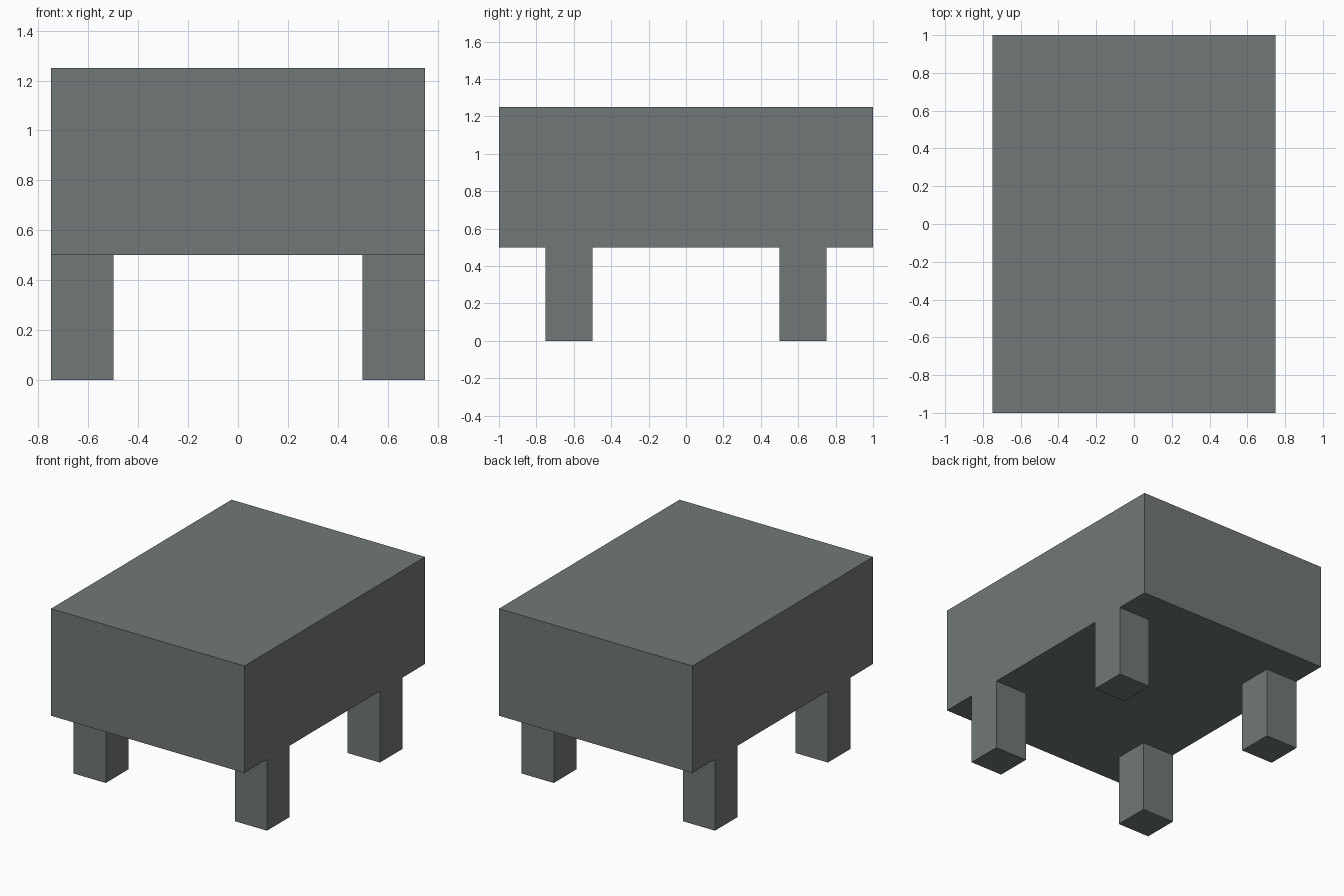
import bpy, bmesh, math
from mathutils import Matrix

if "Cube" in bpy.data.objects:
    bpy.data.objects.remove(bpy.data.objects["Cube"])

grey = bpy.data.materials.new("slate_grey")
grey.diffuse_color = (0.165, 0.185, 0.19, 1)
grey.use_nodes = True
grey.node_tree.nodes["Principled BSDF"].inputs["Base Color"].default_value = grey.diffuse_color

bm = bmesh.new()

# Thick slab top
bmesh.ops.create_cube(bm, size=1, matrix=Matrix.Translation((0, 0, 0.875)) @ Matrix.Diagonal((1.5, 2, 0.75, 1)))

# Cut lines that outline the leg footprints
cuts = [((x, 0, 0), (1, 0, 0)) for x in (-0.5, 0.5)]
cuts += [((0, y, 0), (0, 1, 0)) for y in (-0.75, -0.5, 0.5, 0.75)]
for co, no in cuts:
    geom = bm.verts[:] + bm.edges[:] + bm.faces[:]
    bmesh.ops.bisect_plane(bm, geom=geom, plane_co=co, plane_no=no)

# Four legs, extruded down from the underside and flush with the long sides
bm.normal_update()
feet = []
for f in bm.faces:
    c = f.calc_center_median()
    if f.normal.z < -0.9 and abs(c.x) > 0.5 and 0.5 < abs(c.y) < 0.75:
        feet.append(f)
for f in feet:
    new = bmesh.ops.extrude_discrete_faces(bm, faces=[f])["faces"][0]
    bmesh.ops.translate(bm, vec=(0, 0, -0.5), verts=new.verts[:])

# Merge flush faces into clean flat sides
bmesh.ops.dissolve_limit(bm, angle_limit=math.radians(1), verts=bm.verts[:], edges=bm.edges[:])
bmesh.ops.recalc_face_normals(bm, faces=bm.faces[:])

mesh = bpy.data.meshes.new("table")
bm.to_mesh(mesh)
bm.free()
mesh.materials.append(grey)
bpy.context.collection.objects.link(bpy.data.objects.new("table", mesh))
